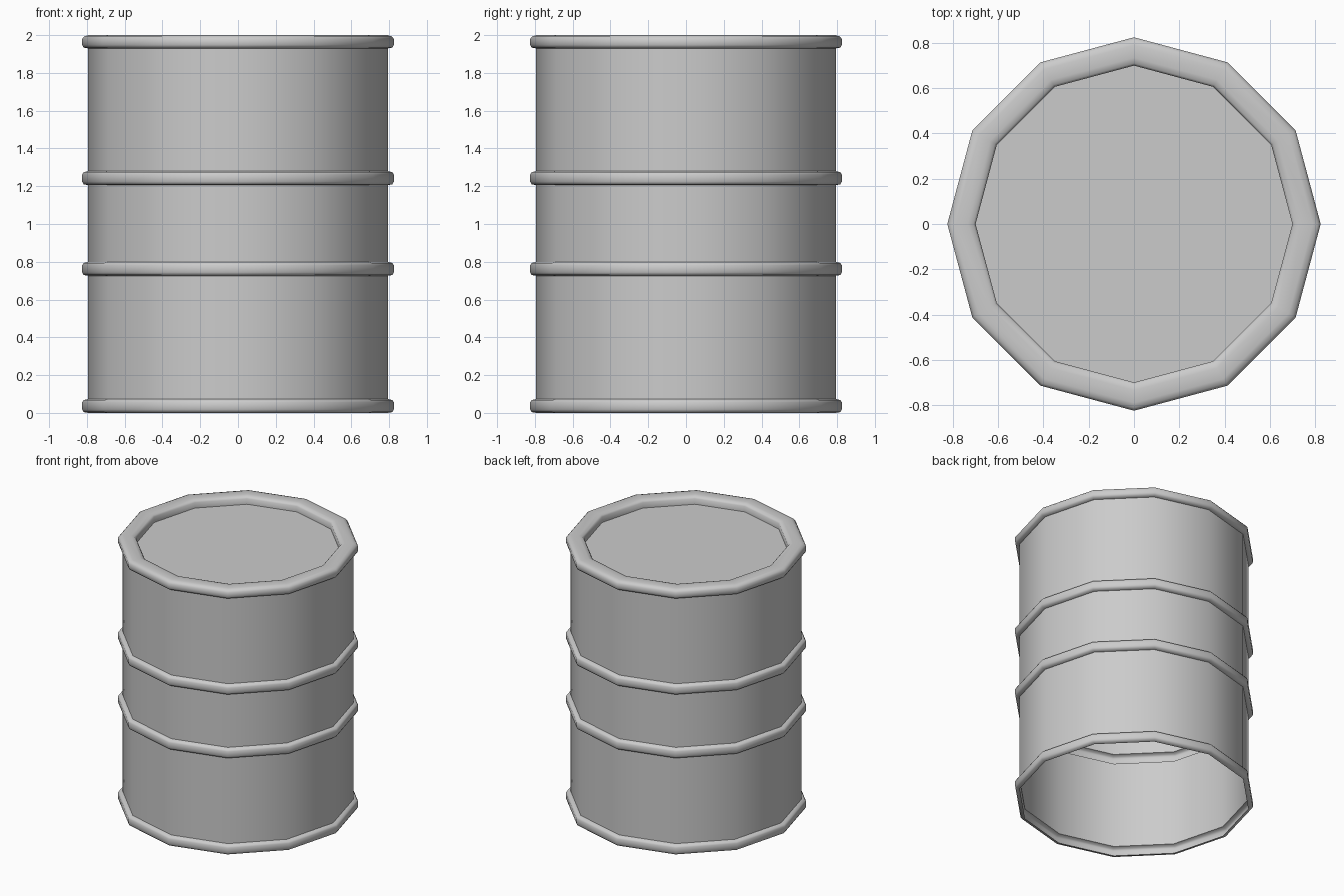
import bpy, bmesh, math

if "Cube" in bpy.data.objects:
    bpy.data.objects.remove(bpy.data.objects["Cube"])

SIDES = 12
BODY, RING = 0.793, 0.825


def bulge(z):
    """Rolled hoop pressed into the wall, starting at height z."""
    return [(BODY, z), (RING - 0.008, z + 0.004), (RING, z + 0.018),
            (RING, z + 0.056), (RING - 0.008, z + 0.068), (BODY, z + 0.074)]


def lathe(name, profile, cap_end=False):
    """Spin a (radius, height) profile, listed bottom to top, about z."""
    bm = bmesh.new()
    rings = []
    for r, z in profile:
        rings.append([bm.verts.new((r * math.cos(math.tau * i / SIDES),
                                    r * math.sin(math.tau * i / SIDES), z))
                      for i in range(SIDES)])
    for a, b in zip(rings, rings[1:]):
        for i in range(SIDES):
            j = (i + 1) % SIDES
            bm.faces.new((a[i], a[j], b[j], b[i]))
    if cap_end:
        bm.faces.new(rings[-1])
    mesh = bpy.data.meshes.new(name)
    bm.to_mesh(mesh)
    bm.free()
    obj = bpy.data.objects.new(name, mesh)
    bpy.context.collection.objects.link(obj)
    bpy.ops.object.select_all(action='DESELECT')
    obj.select_set(True)
    bpy.context.view_layer.objects.active = obj
    bpy.ops.object.shade_smooth_by_angle(angle=math.radians(60))
    return obj


# Thin open-bottomed wall with the foot rim and two hoops
wall = bulge(0.0) + bulge(0.726) + bulge(1.206)
# Top rim rolling inward to the recessed lid
rim = [(BODY, 1.93), (RING - 0.008, 1.934), (RING, 1.948), (RING, 1.98),
       (RING - 0.012, 1.994), (0.79, 2.0), (0.735, 2.0), (0.71, 1.994),
       (0.70, 1.982), (0.70, 1.94)]
lathe("barrel", wall + rim, cap_end=True)
